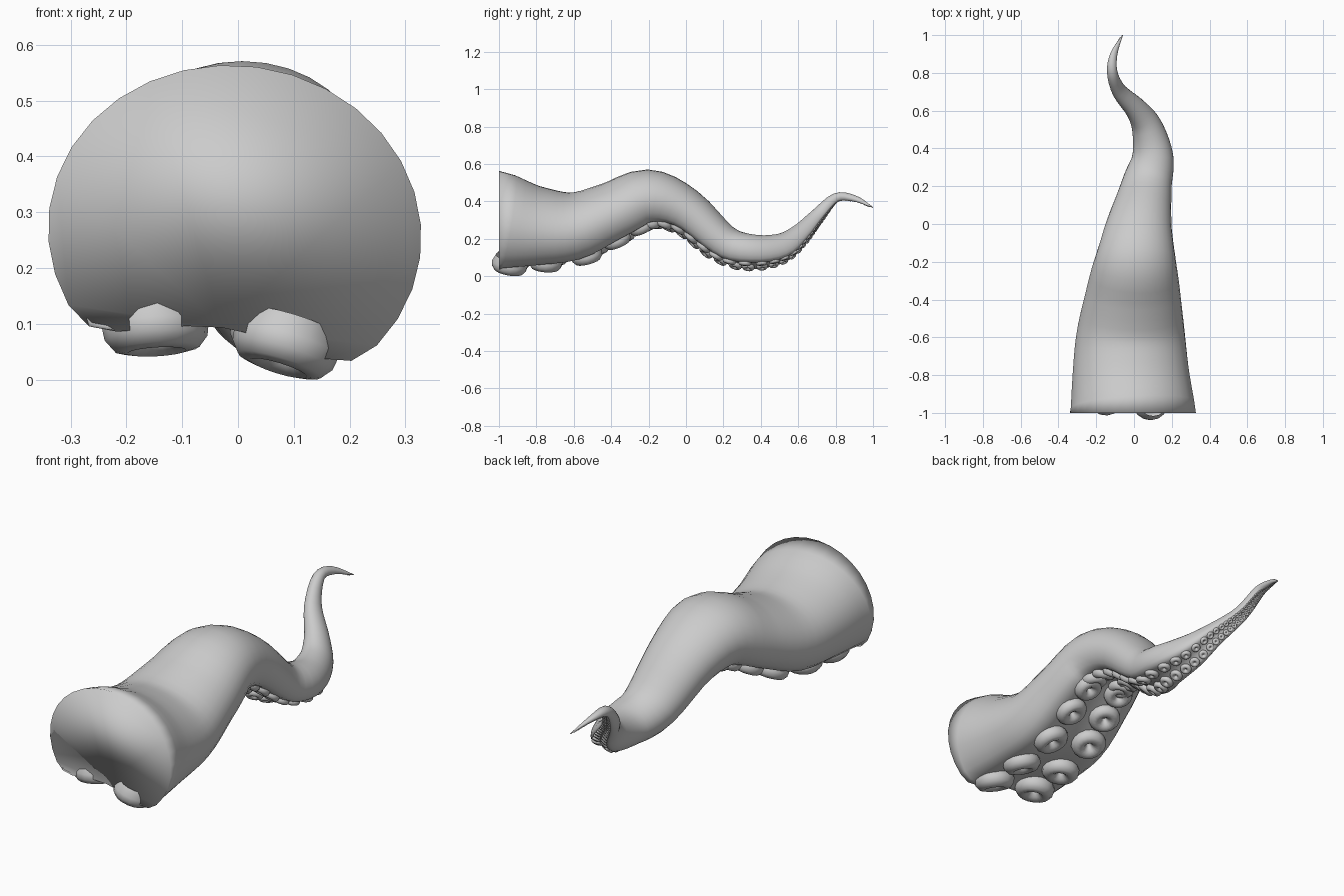
import bpy, math
from mathutils import Vector

if "Cube" in bpy.data.objects:
    bpy.data.objects.remove(bpy.data.objects["Cube"])

# Stations: x, y, z, half width, half height, underside direction
ST = [
    (0, -1, .295, .335, .30, -.13, 0, -.99),
    (-.012, -.8, .265, .312, .24, -.12, 0, -1),
    (-.015, -.6, .262, .29, .205, -.1, 0, -1),
    (-.005, -.4, .335, .255, .182, -.05, 0, -1),
    (.008, -.2, .412, .217, .172, 0, 0, -1),
    (.025, 0, .345, .175, .135, .1, 0, -1),
    (.062, .2, .172, .137, .11, .2, 0, -1),
    (.095, .35, .125, .112, .10, .25, 0, -.95),
    (.068, .5, .14, .083, .088, .3, .2, -.9),
    (.01, .6, .205, .056, .066, .35, .6, -.7),
    (-.08, .7, .31, .037, .045, .3, .7, -.6),
    (-.115, .8, .408, .028, .028, 0, .5, -.7),
    (-.105, .9, .405, .02, .016, -.4, 0, -.6),
    (-.06, 1, .355, .002, .002, -.5, 0, -.5),
]
END = len(ST) - 1


def sample(t):
    """Catmull-Rom blend of the stations."""
    i = min(int(t), END - 1)
    f = t - i
    out = []
    for k in range(8):
        b, c = ST[i][k], ST[i + 1][k]
        a = ST[i - 1][k] if i > 0 else 2 * b - c
        d = ST[i + 2][k] if i + 2 <= END else 2 * c - b
        out.append(.5 * (2 * b + (c - a) * f + (2 * a - 5 * b + 4 * c - d) * f * f
                         + (3 * b - a - 3 * c + d) * f ** 3))
    return out


def frame(t):
    s = sample(t)
    t0, t1 = max(t - .05, 0), min(t + .05, END)
    step = Vector(sample(t1)[:3]) - Vector(sample(t0)[:3])
    tan = step.normalized() if t > 0 else Vector((0, 1, 0))
    down = Vector(s[5:])
    down = (down - tan * down.dot(tan)).normalized()
    side = tan.cross(-down)
    return Vector(s[:3]), side, -down, tan, s[3], s[4], step.length / (t1 - t0)


def make(name, verts, faces):
    me = bpy.data.meshes.new(name)
    me.from_pydata([tuple(v) for v in verts], [], faces)
    me.polygons.foreach_set("use_smooth", [True] * len(me.polygons))
    ob = bpy.data.objects.new(name, me)
    bpy.context.collection.objects.link(ob)
    return ob


# Tapering arm with a grooved underside
N, SUB = 32, 4
verts, faces = [], []
rings = END * SUB + 1
for r in range(rings):
    p, side, up, tan, w, h, _ = frame(r / SUB)
    for j in range(N):
        a = 2 * math.pi * j / N
        v = math.sin(a)
        if v < -.6:
            k = (-v - .6) / .4
            v = -.6 - .35 * k + .38 * k * k
        verts.append(p + side * (w * math.cos(a)) + up * (h * (v - .15)))
for r in range(rings - 1):
    for j in range(N):
        a, b = r * N + j, r * N + (j + 1) % N
        faces.append((a, b, b + N, a + N))
faces = [f[::-1] for f in faces]
faces.append(tuple(range(N)))
faces.append(tuple(reversed(range((rings - 1) * N, rings * N))))
arm = make("tentacle_arm", verts, faces)

# Two rows of dimpled suckers, shrinking towards the tip
PROFILE = [(.1, .05), (.16, .25), (.32, .47), (.55, .6), (.8, .54), (.96, .34), (1, .08), (.85, -.3)]
SEG = 16
verts, faces = [], []
for sgn, start in ((1, .45), (-1, .6)):
    t = start
    while t < END - .15:
        p, side, up, tan, w, h, speed = frame(t)
        rad = max(.3 * w, .005)
        tilt = math.radians(10) * sgn
        out = -up * math.cos(tilt) - side * math.sin(tilt)
        across = tan.cross(out)
        c = p + side * (sgn * .37 * w) - up * (.76 * h)
        base = len(verts)
        for pr, ph in PROFILE:
            for j in range(SEG):
                a = 2 * math.pi * j / SEG
                verts.append(c + out * (ph * rad) + (tan * math.cos(a) + across * math.sin(a)) * (pr * rad))
        for i in range(len(PROFILE) - 1):
            for j in range(SEG):
                a, b = base + i * SEG + j, base + i * SEG + (j + 1) % SEG
                faces.append((a, a + SEG, b + SEG, b))
        faces.append(tuple(base + j for j in range(SEG)))
        t += 1.8 * rad / speed
suckers = make("suckers", verts, faces)

# Consistent outward normals, then rest the model on z = 0
import bmesh
for ob in (arm, suckers):
    bm = bmesh.new()
    bm.from_mesh(ob.data)
    bmesh.ops.recalc_face_normals(bm, faces=bm.faces)
    bm.to_mesh(ob.data)
    bm.free()
low = min(v.co.z for ob in (arm, suckers) for v in ob.data.vertices)
for ob in (arm, suckers):
    for v in ob.data.vertices:
        v.co.z -= low
